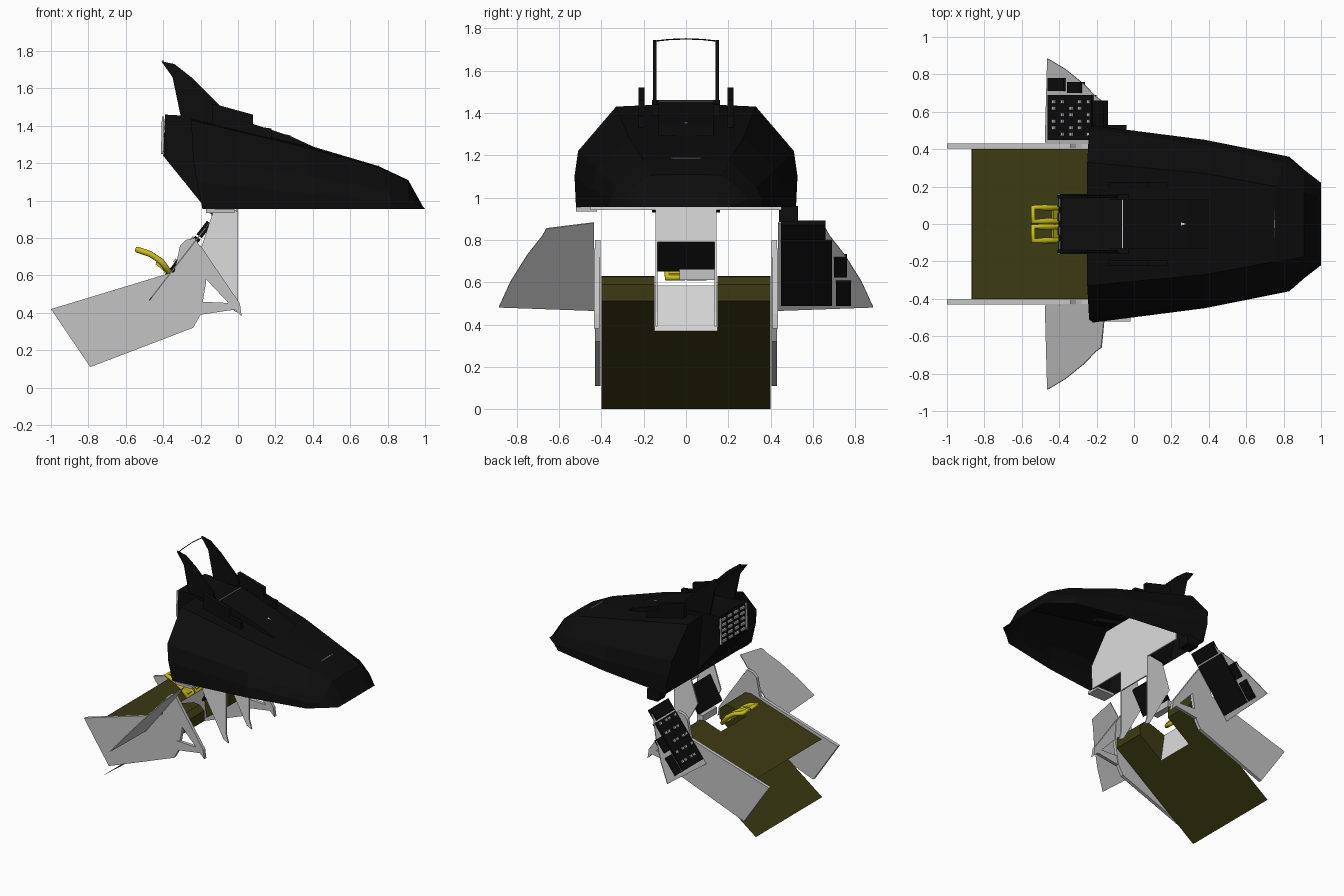
import bpy
import bmesh
from mathutils import Vector

default_cube = bpy.data.objects.get("Cube")
if default_cube:
    bpy.data.objects.remove(default_cube, do_unlink=True)


def make_material(name, red, green, blue):
    material = bpy.data.materials.new(name)
    material.use_nodes = True
    color = (red, green, blue, 1)
    material.diffuse_color = color
    shader = next(n for n in material.node_tree.nodes if n.type == "BSDF_PRINCIPLED")
    shader.inputs["Base Color"].default_value = color
    shader.inputs["Roughness"].default_value = 0.8
    return material


BLACK = make_material("matte black", 0.004, 0.004, 0.004)
GREY = make_material("light grey", 0.55, 0.55, 0.55)
WHITE = make_material("pale grey", 0.72, 0.72, 0.72)
OLIVE = make_material("olive", 0.045, 0.042, 0.006)
YELLOW = make_material("yellow", 0.6, 0.52, 0.01)


def finish(name, bm, material, recalc=True):
    if recalc:
        bmesh.ops.recalc_face_normals(bm, faces=bm.faces)
    mesh = bpy.data.meshes.new(name)
    bm.to_mesh(mesh)
    bm.free()
    mesh.materials.append(material)
    obj = bpy.data.objects.new(name, mesh)
    bpy.context.collection.objects.link(obj)
    return obj


def add_slab(bm, outline, offset):
    """Closed slab: an outline swept along an offset."""
    offset = Vector(offset)
    near = [bm.verts.new(p) for p in outline]
    far = [bm.verts.new(Vector(p) + offset) for p in outline]
    bm.faces.new(near)
    bm.faces.new(far[::-1])
    for i in range(len(near)):
        j = (i + 1) % len(near)
        bm.faces.new((near[i], far[i], far[j], near[j]))


def slabs(name, items, material):
    bm = bmesh.new()
    for outline, offset in items:
        add_slab(bm, outline, offset)
    return finish(name, bm, material)


def side_profile(name, profile, y0, y1, material):
    return slabs(name, [([(x, y0, z) for x, z in profile], (0, y1 - y0, 0))], material)


def sheet(name, strips, material):
    """Thin folded sheet: each strip is an xz path spanning y0 to y1."""
    bm = bmesh.new()
    for path, y0, y1 in strips:
        rows = [[bm.verts.new((x, y, z)) for y in (y0, y1)] for x, z in path]
        for a, b in zip(rows, rows[1:]):
            bm.faces.new((a[0], a[1], b[1], b[0]))
    return finish(name, bm, material, False)


# Hollow instrument hood, lofted along x and open underneath
def hood_ring(bm, half):
    right = [bm.verts.new((x, -y, z)) for x, y, z in half]
    left = [bm.verts.new((x, y, z)) for x, y, z in half[-2::-1]]
    return right + left


stations = [
    [(-.19, .52, .955), (-.22, .527, 1.1), (-.24, .51, 1.22), (-.25, .33, 1.43), (-.25, 0, 1.445)],
    [(.38, .45, .955), (.38, .45, 1.04), (.38, .42, 1.13), (.38, .27, 1.28), (.38, 0, 1.295)],
    [(.83, .36, .955), (.82, .355, 1), (.8, .33, 1.05), (.76, .2, 1.175), (.75, 0, 1.185)],
    [(.91, .29, .955), (.91, .29, .99), (.91, .26, 1.03), (.91, .17, 1.105), (.91, 0, 1.11)],
    [(1, .22, .955), (.995, .21, .96), (.99, .2, .965), (.985, .15, .97), (.985, 0, .975)],
]
bm = bmesh.new()
rings = [hood_ring(bm, s) for s in stations]
for a, b in zip(rings, rings[1:]):
    for i in range(len(a) - 1):
        bm.faces.new((a[i], a[i + 1], b[i + 1], b[i]))
bm.faces.new(rings[0])
bm.faces.new(rings[-1][::-1])
finish("instrument_hood", bm, BLACK)

# Pale bulkhead inside the hood
bulkhead = [(-.45, .94), (-.46, 1.12), (-.3, 1.33), (.3, 1.33), (.46, 1.12), (.45, .94)]
slabs("bulkhead", [([(0, y, z) for y, z in bulkhead], (-.01, 0, 0))], WHITE)

# Central instrument box with bezels on its rear face
side_profile("instrument_box", [(-.39, 1.46), (-.4, 1.24), (-.15, .93), (-.03, .95), (-.03, 1.44)],
             -.16, .16, BLACK)
bezels = []
for row in range(5):
    for col in range(4):
        y, z = -.135 + col * .075, 1.26 + row * .04
        x = -.4 + (z - 1.24) / 22
        bezels.append(([(x, y, z), (x, y + .045, z), (x, y + .045, z + .016), (x, y, z + .016)],
                       (-.012, 0, 0)))
for y in (-.16, .15):
    bezels.append(([(-.4, y, 1.25), (-.4, y + .01, 1.25), (-.395, y + .01, 1.45), (-.395, y, 1.45)],
                   (-.012, 0, 0)))
slabs("instrument_bezels", bezels, GREY)

# Sight frame on top: two posts, two ears and a thin arched bar
post = [(-.41, 1.745), (-.34, 1.73), (-.25, 1.66), (-.1, 1.51), (-.08, 1.4), (-.3, 1.42), (-.35, 1.66)]
ear = [(-.14, 1.52), (.08, 1.46), (.08, 1.4), (.18, 1.385), (.18, 1.3), (-.14, 1.38)]
for side, label in ((1, "left"), (-1, "right")):
    side_profile("sight_post_" + label, post, side * .14, side * .155, BLACK)
    side_profile("sight_ear_" + label, ear, side * .195, side * .225, BLACK)
side_profile("sight_base", [(-.3, 1.45), (-.06, 1.455), (.28, 1.345), (.4, 1.29), (-.2, 1.38)],
             -.13, .13, BLACK)


def tube(name, points, radius, material, cyclic=False):
    curve = bpy.data.curves.new(name, "CURVE")
    curve.dimensions = "3D"
    curve.bevel_depth = radius
    curve.bevel_resolution = 2
    curve.use_fill_caps = True
    spline = curve.splines.new("POLY")
    spline.points.add(len(points) - 1)
    for point, co in zip(spline.points, points):
        point.co = (*co, 1)
    spline.use_cyclic_u = cyclic
    curve.materials.append(material)
    obj = bpy.data.objects.new(name, curve)
    bpy.context.collection.objects.link(obj)
    return obj


tube("sight_arch", [(-.4, y, 1.75 - y * y / 2) for y in (-.145, -.08, 0, .08, .145)], .003, BLACK)

# Small top fittings
slabs("top_sensor", [([(.18, -.03, 1.35), (.28, 0, 1.335), (.18, .03, 1.35)], (0, 0, .015))], WHITE)
slabs("nose_line", [([(.75, -.07, 1.184), (.755, -.07, 1.184), (.755, .07, 1.184), (.75, .07, 1.184)],
                     (0, 0, .006))], GREY)
slabs("base_line", [([(-.065, -.13, 1.45), (-.06, -.13, 1.45), (-.06, .13, 1.45), (-.065, .13, 1.45)],
                     (0, 0, .008))], GREY)
side_profile("lower_box", [(-.15, .95), (-.13, .885), (-.04, .885), (-.04, .96)], .44, .53, BLACK)
side_profile("lower_strip", [(-.17, .955), (-.17, .935), (-.02, .935), (-.02, .955)], -.52, -.42, GREY)

# Centre pedestal: two cheeks, a face plate and a tilted dark panel
cheek = [(-.13, .95), (0, .95), (0, .46), (.02, .39), (-.02, .41), (-.2, .74)]
for side, label in ((1, "left"), (-1, "right")):
    side_profile("pedestal_cheek_" + label, cheek, side * .135, side * .145, WHITE)
side_profile("pedestal_face", [(0, .95), (0, .79), (-.01, .79), (-.01, .95)], -.14, .14, WHITE)
side_profile("pedestal_panel", [(-.21, .66), (-.11, .84), (-.1, .82), (-.2, .65)], -.14, .14, BLACK)
side_profile("pedestal_shelf", [(-.24, .66), (-.24, .61), (-.19, .61), (-.19, .66)], -.03, .14, GREY)

# Seat pan: sloped top, rounded rear edge and long sloped underside, notched in the middle
top_front, notch_top = (-.865, .44), (-.4, .585)
bottom_front, notch_bottom = (-.87, 0), (-.37, .37)
full = [top_front, notch_top, (-.27, .63), (-.22, .625), (-.18, .59), (-.18, .51), notch_bottom, bottom_front]
sheet("seat_pan", [
    (full, -.4, -.15), (full, .15, .4),
    ([top_front, notch_top], -.15, .15), ([notch_bottom, bottom_front], -.15, .15),
], OLIVE)
for side, label in ((1, "left"), (-1, "right")):
    side_profile("notch_wall_" + label, full[1:-1], side * .15, side * .154, OLIVE)
sheet("notch_back", [([notch_top, notch_bottom], -.15, .15)], WHITE)

# Side plates with triangular rear braces
plate = [(-1, .42), (-.34, .62), (-.31, .76), (-.28, .79), (-.23, .8), (-.18, .72),
         (-.17, .57), (-.2, .39), (-.24, .32), (-.79, .11)]
upper_bar = [(-.2, .76), (-.16, .7), (.01, .45), (.02, .38), (-.03, .43), (-.19, .6)]
lower_bar = [(-.21, .46), (-.2, .39), (.0, .42), (.01, .45)]
for side, label in ((1, "left"), (-1, "right")):
    side_profile("side_plate_" + label, plate, side * .405, side * .43, GREY)
    side_profile("brace_upper_" + label, upper_bar, side * .41, side * .435, GREY)
    side_profile("brace_lower_" + label, lower_bar, side * .41, side * .435, GREY)


# Slanted side consoles; the left one carries dark panels with switches
def on_console(y, t, lift=0):
    return (-.46 + .31 * t - .79 * lift, y, .48 + .4 * t + .61 * lift)


NORMAL = Vector((-.79, 0, .61))
outline = [(.435, -.04), (.885, 0), (.83, .3), (.75, .62), (.68, .84), (.66, .93), (.435, 1)]
for side, label in ((1, "left"), (-1, "right")):
    slabs("console_" + label, [([on_console(side * y, t) for y, t in outline], NORMAL * .006)], GREY)


def console_box(y0, y1, t0, t1, low, high):
    corners = [(y0, t0), (y1, t0), (y1, t1), (y0, t1)]
    return [on_console(y, t, low) for y, t in corners], NORMAL * (high - low)


slabs("console_panels", [console_box(*area, -.015, .02) for area in (
    (.45, .69, .04, .8), (.71, .78, .04, .32), (.7, .76, .38, .6), (.45, .66, .82, 1))], BLACK)
slabs("console_switches", [
    console_box(.47 + i * .035, .488 + i * .035, .14 + j * .15, .18 + j * .15, .018, .03)
    for i in range(6) for j in range(5) if (i * 2 + j) % 3], GREY)

# Yellow double-loop pull handle
arc = [(-.37, .62), (-.41, .675), (-.47, .715), (-.54, .738)]
for side, label in ((1, "left"), (-1, "right")):
    outer = [(x, side * .088, z) for x, z in arc]
    inner = [(x, side * .015, z) for x, z in arc[::-1]]
    tube("pull_handle_" + label, outer + inner, .016, YELLOW, True)
side_profile("handle_bridge", [(-.43, .7), (-.44, .66), (-.38, .61), (-.37, .64)], -.08, .08, YELLOW)
